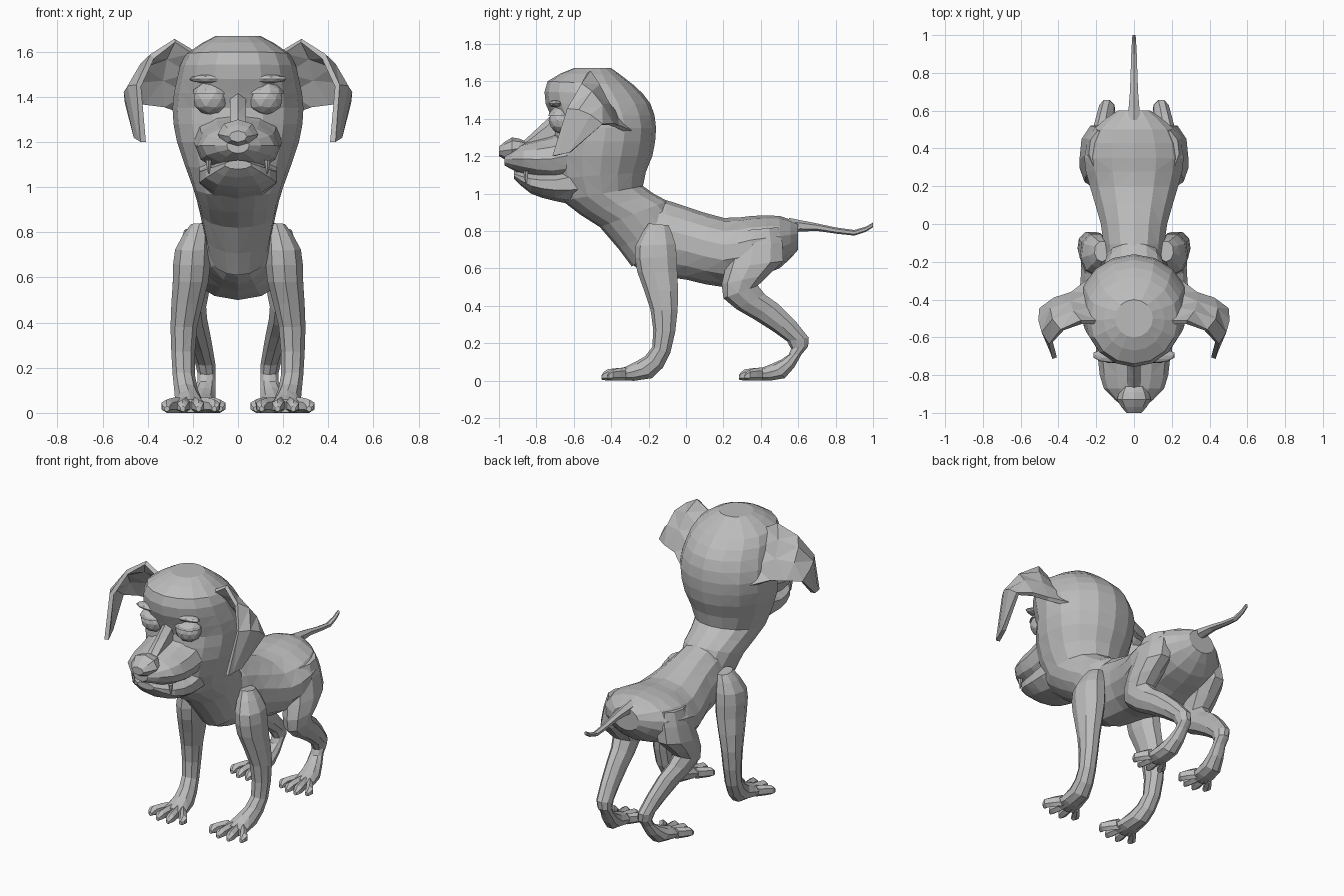
import bpy, bmesh, math
from mathutils import Vector, Matrix

cube = bpy.data.objects.get("Cube")
if cube:
    bpy.data.objects.remove(cube, do_unlink=True)

shade = (.5, .5, .5, 1)
coat = bpy.data.materials.new("plain grey")
coat.use_nodes = True
coat.diffuse_color = shade
coat.node_tree.nodes["Principled BSDF"].inputs["Base Color"].default_value = shade


def finish(name, bm):
    """Turn a bmesh into a flat shaded object."""
    bmesh.ops.recalc_face_normals(bm, faces=bm.faces)
    bmesh.ops.triangulate(bm, faces=bm.faces)
    mesh = bpy.data.meshes.new(name)
    bm.to_mesh(mesh)
    bm.free()
    mesh.materials.append(coat)
    obj = bpy.data.objects.new(name, mesh)
    bpy.context.collection.objects.link(obj)
    return obj


def ring(half, front, back, x=0):
    """Oval section: its half width and its two edge points in the side plane."""
    a, b = Vector((x, *front)), Vector((x, *back))
    return (a + b) / 2, (a - b) / 2, Vector((half, 0, 0))


def slab(y, half, low, high, x=0):
    """Oval section standing upright across the length of the animal."""
    return ring(half, (y, high), (y, low), x)


def between(rings):
    """Add a smooth section in the middle of each pair of neighbours."""
    result = [rings[0]]
    for i in range(len(rings) - 1):
        before, a, b = rings[max(i - 1, 0)], rings[i], rings[i + 1]
        after = rings[min(i + 2, len(rings) - 1)]
        middle = tuple((q + r) * 9 / 16 - (p + s) / 16
                       for p, q, r, s in zip(before, a, b, after))
        result += [middle, b]
    return result


def loft(name, rings, sides=10, side=1):
    """Skin the sections with facets; a side of -1 mirrors the part."""
    bm = bmesh.new()
    loops = []
    for middle, arm, width in between(rings):
        loop = []
        for i in range(sides):
            turn = math.tau * i / sides
            p = middle + arm * math.cos(turn) + width * math.sin(turn)
            loop.append(bm.verts.new((p.x * side, p.y, p.z)))
        loops.append(loop)
    for low, high in zip(loops, loops[1:]):
        for i in range(sides):
            j = (i + 1) % sides
            bm.faces.new((low[i], low[j], high[j], high[i]))
    bm.faces.new(loops[0])
    bm.faces.new(loops[-1])
    return finish(name, bm)


def ball(name, centre, size, cut=None):
    """Faceted ellipsoid, optionally keeping only the part above a cut."""
    bm = bmesh.new()
    bmesh.ops.create_icosphere(bm, subdivisions=2, radius=1)
    if cut is not None:
        bmesh.ops.bisect_plane(bm, geom=bm.verts[:] + bm.edges[:] + bm.faces[:],
                               plane_co=(0, 0, cut), plane_no=(0, 0, 1), clear_inner=True)
        bmesh.ops.holes_fill(bm, edges=[e for e in bm.edges if e.is_boundary])
    bm.transform(Matrix.Translation(centre) @ Matrix.Diagonal((*size, 1)))
    return finish(name, bm)


def toes(name, x, heel, reach, spread, side):
    """Four toes fanned out from the paw, the middle ones longest."""
    for k in range(4):
        fan = (k - 1.5) / 1.5
        tip = x + fan * spread
        end = heel - reach * (1 - .3 * abs(fan))
        loft(f"{name}_{k + 1}", [
            slab(x=x + fan * spread / 2, y=heel, half=.022, low=0, high=.07),
            slab(x=tip, y=end + .03, half=.028, low=0, high=.06),
            slab(x=tip, y=end, half=.012, low=.005, high=.03)], sides=6, side=side)


def ear(name, side):
    """Curved flap skinned between its front and back edges, root to tip."""
    front = [(.2, -.52, 1.6), (.28, -.52, 1.65), (.38, -.56, 1.58),
             (.44, -.63, 1.45), (.42, -.71, 1.2)]
    back = [(.24, -.3, 1.33), (.33, -.37, 1.36), (.42, -.4, 1.37),
            (.49, -.45, 1.37), (.45, -.62, 1.22)]
    bm = bmesh.new()
    rows = []
    for i, (a, b) in enumerate(zip(front, back)):
        swell = Vector((.03, 0, .03)) * math.sin(math.pi * i / 4)
        row = [Vector(a).lerp(Vector(b), t / 3) + swell * (t in (1, 2)) for t in range(4)]
        rows.append([bm.verts.new((p.x * side, p.y, p.z)) for p in row])
    for r, s in zip(rows, rows[1:]):
        for i in range(3):
            bm.faces.new((r[i], r[i + 1], s[i + 1], s[i]))
    thick = finish(name, bm).modifiers.new("thickness", "SOLIDIFY")
    thick.thickness = .025
    thick.offset = 0


# Trunk, from chest to rump
loft("torso", [
    slab(y=-.3, half=.09, low=.63, high=.88),
    slab(y=-.2, half=.15, low=.57, high=.98),
    slab(y=0, half=.18, low=.54, high=.93),
    slab(y=.2, half=.24, low=.5, high=.87),
    slab(y=.35, half=.27, low=.55, high=.88),
    slab(y=.5, half=.22, low=.6, high=.88),
    slab(y=.6, half=.09, low=.7, high=.84)], sides=14)

# Skull and neck in one skin, from crown to chest
loft("head_and_neck", [
    ring(half=.1, front=(-.6, 1.67), back=(-.4, 1.67)),
    ring(half=.23, front=(-.74, 1.6), back=(-.28, 1.58)),
    ring(half=.27, front=(-.75, 1.48), back=(-.19, 1.48)),
    ring(half=.29, front=(-.7, 1.35), back=(-.16, 1.35)),
    ring(half=.27, front=(-.72, 1.2), back=(-.18, 1.2)),
    ring(half=.2, front=(-.66, .96), back=(-.23, 1.04)),
    ring(half=.17, front=(-.46, .82), back=(-.1, .96)),
    ring(half=.13, front=(-.29, .61), back=(0, .8))], sides=16)

# Muzzle, jaw and nose
loft("muzzle", [
    slab(y=-.55, half=.2, low=1.07, high=1.38),
    slab(y=-.72, half=.19, low=1.06, high=1.31),
    slab(y=-.87, half=.16, low=1.1, high=1.27),
    slab(y=-.97, half=.05, low=1.15, high=1.22)], sides=12)
loft("lower_jaw", [
    slab(y=-.55, half=.18, low=.93, high=1.2),
    slab(y=-.7, half=.18, low=.96, high=1.13),
    slab(y=-.83, half=.15, low=1, high=1.12),
    slab(y=-.92, half=.06, low=1.08, high=1.12)])
loft("nose", [
    slab(y=-.86, half=.06, low=1.21, high=1.28),
    slab(y=-.93, half=.09, low=1.17, high=1.3),
    slab(y=-1, half=.04, low=1.2, high=1.25)], sides=8)
loft("nose_bridge", [
    slab(y=-.66, half=.04, low=1.3, high=1.48),
    slab(y=-.74, half=.04, low=1.25, high=1.4),
    slab(y=-.88, half=.04, low=1.2, high=1.27)], sides=6)

# Tail
loft("tail", [
    slab(y=.55, half=.04, low=.79, high=.87),
    slab(y=.7, half=.025, low=.8, high=.84),
    slab(y=.9, half=.017, low=.775, high=.805),
    slab(y=1, half=.01, low=.82, high=.845)], sides=6)

for label, side in (("left", 1), ("right", -1)):
    ear(label + "_ear", side)

    # Eye, heavy lid, brow and fang
    socket = Vector((.12 * side, -.665, 1.39))
    ball(label + "_eye", socket, (.08, .07, .07))
    ball(label + "_eyelid", socket, (.09, .08, .08), cut=.3)
    ball(label + "_brow", socket + Vector((0, -.03, .09)), (.1, .04, .02))
    loft(label + "_fang", [
        ring(x=.13, half=.014, front=(-.87, 1.12), back=(-.84, 1.12)),
        ring(x=.13, half=.003, front=(-.86, 1.06), back=(-.85, 1.06))], sides=5, side=side)

    # Front leg from shoulder down into the paw
    loft(label + "_front_leg", [
        ring(x=.17, half=.04, front=(-.2, .84), back=(-.09, .83)),
        ring(x=.2, half=.08, front=(-.27, .72), back=(-.05, .73)),
        ring(x=.21, half=.08, front=(-.26, .58), back=(-.04, .58)),
        ring(x=.24, half=.06, front=(-.19, .38), back=(-.04, .38)),
        ring(x=.24, half=.05, front=(-.18, .18), back=(-.08, .15)),
        ring(x=.22, half=.06, front=(-.27, .1), back=(-.18, .01)),
        ring(x=.21, half=.08, front=(-.36, .06), back=(-.36, 0))], sides=9, side=side)
    toes(label + "_front_toe", x=.21, heel=-.32, reach=.145, spread=.105, side=side)

    # Hind leg: thigh, knee, hock and paw
    loft(label + "_hind_leg", [
        ring(x=.17, half=.07, front=(.28, .8), back=(.5, .82)),
        ring(x=.2, half=.09, front=(.21, .6), back=(.53, .64)),
        ring(x=.21, half=.07, front=(.2, .44), back=(.39, .51)),
        ring(x=.18, half=.055, front=(.36, .33), back=(.5, .41)),
        ring(x=.145, half=.045, front=(.54, .21), back=(.66, .23)),
        ring(x=.14, half=.04, front=(.55, .14), back=(.62, .14)),
        ring(x=.16, half=.06, front=(.46, .09), back=(.53, .01)),
        ring(x=.17, half=.065, front=(.38, .06), back=(.38, 0))], sides=9, side=side)
    toes(label + "_hind_toe", x=.17, heel=.41, reach=.14, spread=.09, side=side)
